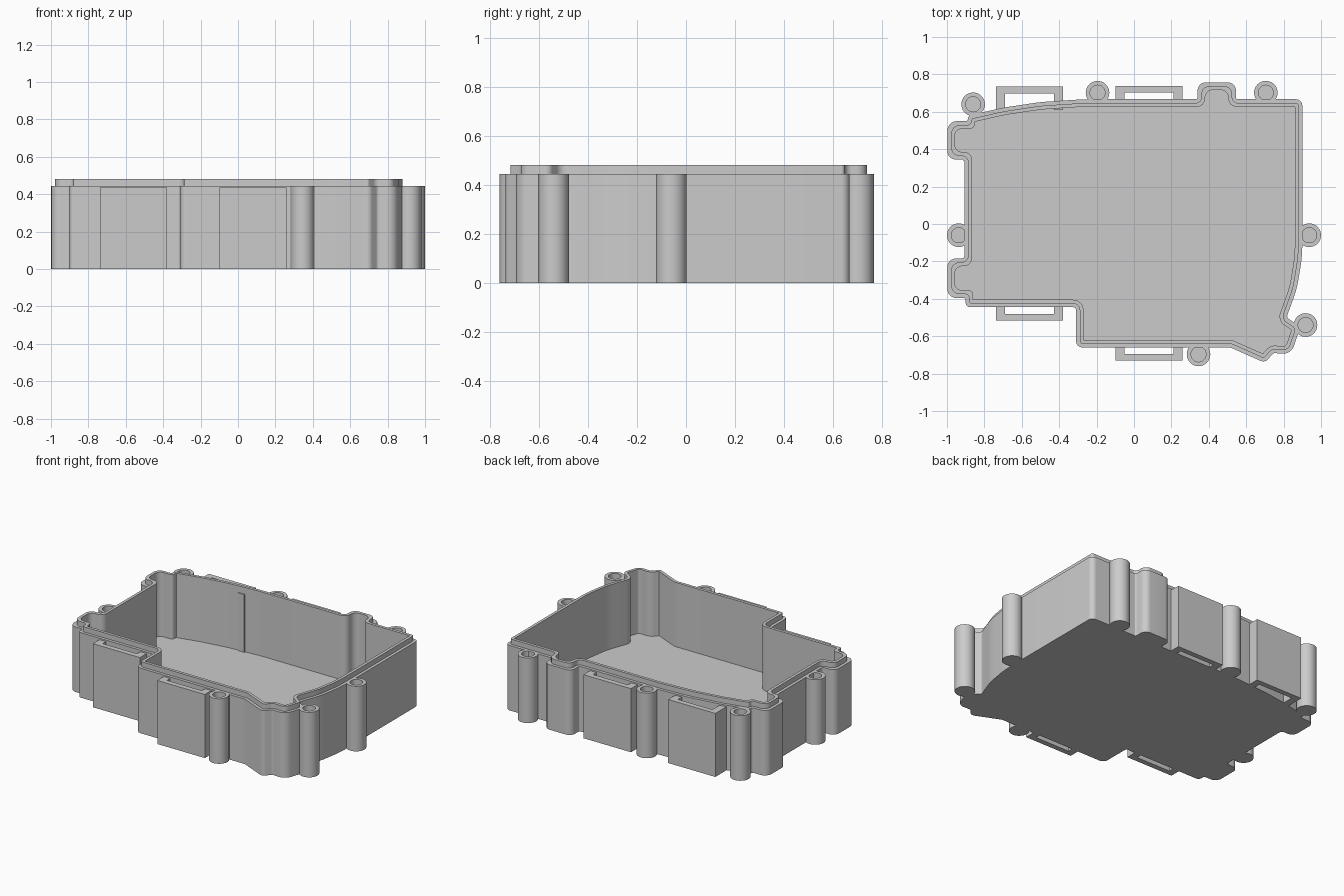
import bpy, bmesh, math
from mathutils import Vector

if "Cube" in bpy.data.objects:
    bpy.data.objects.remove(bpy.data.objects["Cube"], do_unlink=True)

GREY = (0.6, 0.6, 0.6, 1)
mat = bpy.data.materials.new("plain_grey")
mat.use_nodes = True
mat.diffuse_color = GREY
mat.node_tree.nodes["Principled BSDF"].inputs["Base Color"].default_value = GREY

RIM, LIP, FLOOR, STRAP = 0.445, 0.48, 0.04, 0.435


def loft(name, layers):
    """Solid skinned through (loop, z) layers and capped at both ends."""
    bm = bmesh.new()
    rings = [[bm.verts.new((p[0], p[1], z)) for p in loop] for loop, z in layers]
    for low, high in zip(rings, rings[1:]):
        for i in range(len(low)):
            bm.faces.new((low[i - 1], low[i], high[i], high[i - 1]))
    bm.faces.new(rings[0][::-1])
    bm.faces.new(rings[-1])
    bmesh.ops.recalc_face_normals(bm, faces=bm.faces)
    mesh = bpy.data.meshes.new(name)
    bm.to_mesh(mesh)
    bm.free()
    mesh.materials.append(mat)
    obj = bpy.data.objects.new(name, mesh)
    bpy.context.collection.objects.link(obj)
    bpy.ops.object.select_all(action="DESELECT")
    obj.select_set(True)
    bpy.context.view_layer.objects.active = obj
    bpy.ops.object.shade_smooth_by_angle(angle=math.radians(30))
    return obj


def inset_outline(corners, d, steps=8):
    """Move a counter-clockwise outline inward by d, then round its corners."""
    pts = [Vector(c[:2]) for c in corners]
    n = len(pts)
    moved, turns = [], []
    for i in range(n):
        a = (pts[i] - pts[i - 1]).normalized()
        b = (pts[(i + 1) % n] - pts[i]).normalized()
        na, nb = Vector((-a.y, a.x)), Vector((-b.y, b.x))
        moved.append(pts[i] + (na + nb) * d / (1 + na.dot(nb)))
        turns.append(math.atan2(a.x * b.y - a.y * b.x, a.dot(b)))
    loop = []
    for i in range(n):
        p, turn = moved[i], turns[i]
        back, ahead = moved[i - 1] - p, moved[(i + 1) % n] - p
        r = max(corners[i][2] - math.copysign(d, turn), 0.004)
        t = min(r * math.tan(abs(turn) / 2), 0.48 * back.length, 0.48 * ahead.length)
        start, end = p + back.normalized() * t, p + ahead.normalized() * t
        w = math.cos(turn / 2)
        for k in range(steps + 1):
            s = k / steps
            u, v, q = (1 - s) ** 2, 2 * s * (1 - s) * w, s * s
            loop.append((start * u + p * v + end * q) / (u + v + q))
    return loop


# Case outline: x, y, corner radius
OUTLINE = [
    (.9, .667, .035), (.545, .667, .01), (.545, .757, .085), (.34, .757, .085),
    (.34, .667, .01), (-.27, .667, 1), (-.5, .652, 1), (-.7, .622, 1),
    (-.885, .58, .03), (-.89, .55, .012), (-.998, .55, .08), (-.998, .345, .08),
    (-.905, .345, .02), (-.905, -.185, .02), (-.998, -.185, .08), (-.998, -.395, .08),
    (-.9, -.395, .012), (-.9, -.445, .03), (-.31, -.445, .015), (-.31, -.66, .035),
    (.515, -.66, .05), (.7, -.742, .035), (.745, -.69, .02), (.84, -.695, .06),
    (.89, -.55, .05), (.815, -.5, .02), (.87, -.35, .5), (.9, -.17, .8),
]

# Open case with a raised lip around its inner edge
outer, lip, inner = (inset_outline(OUTLINE, d) for d in (0, 0.02, 0.04))
loft("case_body", [(outer, 0), (outer, RIM), (lip, RIM), (lip, LIP),
                   (inner, LIP), (inner, FLOOR)])


# Screw posts with blind holes
def circle(x, y, r, n=40):
    return [(x + r * math.cos(i * math.tau / n), y + r * math.sin(i * math.tau / n))
            for i in range(n)]


POSTS = [(-.86, .64), (-.195, .702), (.705, .702), (-.937, -.06),
         (.937, -.06), (.917, -.54), (.345, -.697)]
for i, (x, y) in enumerate(POSTS):
    wall, hole = circle(x, y, 0.063), circle(x, y, 0.04)
    loft(f"screw_post_{i + 1}", [(wall, 0), (wall, RIM), (hole, RIM), (hole, FLOOR)])


# Strap loops: three-sided brackets that leave a slot against the wall
def strap_loop(name, x0, x1, root, tip):
    t = 0.048
    bar = tip - math.copysign(0.036, tip)
    loop = [(x0, root), (x0, tip), (x1, tip), (x1, root),
            (x1 - t, root), (x1 - t, bar), (x0 + t, bar), (x0 + t, root)]
    loft(name, [(loop, 0), (loop, STRAP)])


strap_loop("back_right_strap_loop", -.737, -.38, .61, .735)
strap_loop("back_left_strap_loop", -.1, .26, .65, .738)
strap_loop("front_right_strap_loop", -.737, -.38, -.43, -.517)
strap_loop("front_left_strap_loop", -.1, .26, -.645, -.73)
